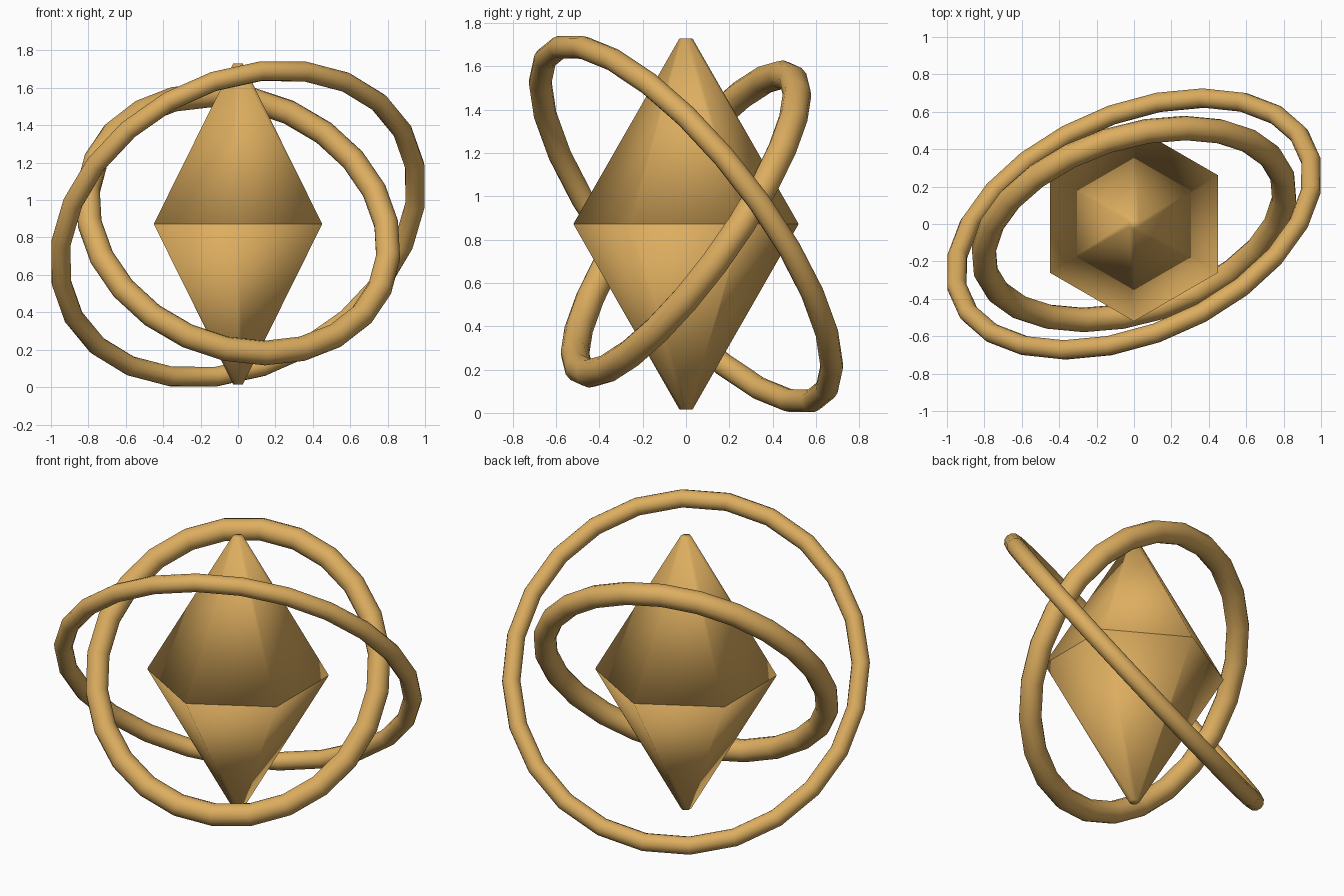
import bpy
from math import radians

cube = bpy.data.objects.get("Cube")
if cube:
    bpy.data.objects.remove(cube, do_unlink=True)

CENTRE = 0.872     # height of the shared middle point
HALF = 0.857       # height of each crystal half
WIDE, TIP = 0.52, 0.03

gold = bpy.data.materials.new("warm gold")
gold.use_nodes = True
colour = (0.72, 0.42, 0.115, 1)
gold.diffuse_color = colour
gold.node_tree.nodes["Principled BSDF"].inputs["Base Color"].default_value = colour


def finish(name):
    """Name, colour and smooth the newly added object."""
    obj = bpy.context.object
    obj.name = name
    obj.data.materials.append(gold)
    bpy.ops.object.shade_smooth()
    return obj


def crystal_half(name, bottom, top, z):
    bpy.ops.mesh.primitive_cone_add(vertices=6, radius1=bottom, radius2=top,
                                    depth=HALF, location=(0, 0, z))
    finish(name)


def ring(name, radius, tube, tilt_x, tilt_y):
    bpy.ops.mesh.primitive_torus_add(
        major_radius=radius, minor_radius=tube,
        major_segments=24, minor_segments=12,
        location=(0, 0, CENTRE),
        rotation=(radians(tilt_x), radians(tilt_y), 0))
    finish(name)


# Six-sided crystal: two capped, blunt cones meeting base to base
crystal_half("crystal_upper", WIDE, TIP, CENTRE + HALF / 2)
crystal_half("crystal_lower", TIP, WIDE, CENTRE - HALF / 2)

# Two tilted rings around the crystal
ring("inner_ring", 0.833, 0.066, 52, 24.5)
ring("outer_ring", 1.01, 0.053, -48.2, -29.5)
